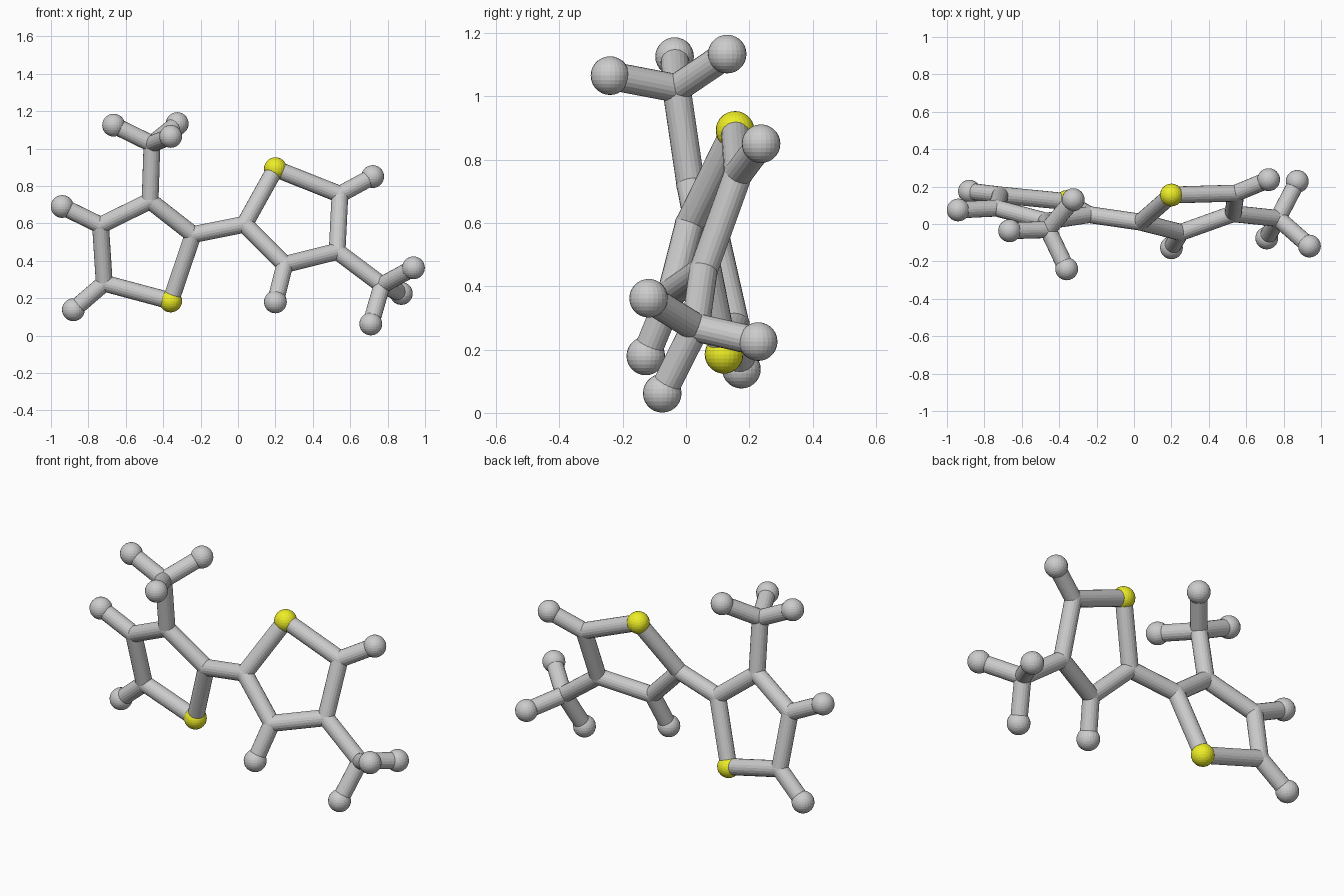
import bpy
from mathutils import Vector

if "Cube" in bpy.data.objects:
    bpy.data.objects.remove(bpy.data.objects["Cube"])

END_R, BOND_R, JOINT_R = 0.061, 0.045, 0.046

yellow = bpy.data.materials.new("sulfur_yellow")
yellow.diffuse_color = (0.85, 0.85, 0.02, 1)
yellow.use_nodes = True
yellow.node_tree.nodes["Principled BSDF"].inputs["Base Color"].default_value = yellow.diffuse_color

# Atom centres: s = sulfur, c = carbon, h = hydrogen
ATOMS = {
    # left ring
    "s_left": (-0.36, 0.12, 0.185), "c_left_link": (-0.24, 0.05, 0.54),
    "c_left_top": (-0.47, 0.015, 0.72), "c_left_outer": (-0.735, 0.085, 0.59),
    "c_left_low": (-0.715, 0.155, 0.28),
    "h_left_outer": (-0.94, 0.075, 0.69), "h_left_low": (-0.88, 0.175, 0.138),
    # left methyl group
    "c_left_methyl": (-0.46, -0.03, 1.025), "h_left_methyl_a": (-0.665, -0.036, 1.125),
    "h_left_methyl_b": (-0.325, 0.13, 1.133), "h_left_methyl_c": (-0.36, -0.24, 1.065),
    # right ring
    "s_right": (0.2, 0.155, 0.892), "c_right_link": (0.035, 0.01, 0.595),
    "c_right_low": (0.25, -0.045, 0.38), "c_right_outer": (0.53, 0.055, 0.45),
    "c_right_top": (0.545, 0.165, 0.755),
    "h_right_low": (0.2, -0.127, 0.18), "h_right_top": (0.72, 0.237, 0.85),
    # right methyl group
    "c_right_methyl": (0.77, 0.03, 0.27), "h_right_methyl_a": (0.938, -0.118, 0.362),
    "h_right_methyl_b": (0.873, 0.228, 0.225), "h_right_methyl_c": (0.71, -0.075, 0.062),
}

# Chains of bonded atoms
CHAINS = [
    "s_left c_left_link c_left_top c_left_outer c_left_low s_left",
    "s_right c_right_link c_right_low c_right_outer c_right_top s_right",
    "c_left_link c_right_link",
    "h_left_outer c_left_outer", "h_left_low c_left_low",
    "h_right_low c_right_low", "h_right_top c_right_top",
    "c_left_top c_left_methyl", "c_right_outer c_right_methyl",
] + [f"c_{s}_methyl h_{s}_methyl_{k}" for s in ("left", "right") for k in "abc"]

NAMES = {"s": "sulfur", "c": "carbon_joint", "h": "hydrogen"}


def add_atom(key, pos):
    kind, rest = key.split("_", 1)
    bpy.ops.mesh.primitive_uv_sphere_add(
        segments=24, ring_count=14, location=pos,
        radius=JOINT_R if kind == "c" else END_R)
    ob = bpy.context.object
    ob.name = f"{NAMES[kind]}_{rest}"
    if kind == "s":
        ob.data.materials.append(yellow)


def add_bond(a, b):
    p, q = Vector(ATOMS[a]), Vector(ATOMS[b])
    d = q - p
    bpy.ops.mesh.primitive_cylinder_add(
        vertices=20, radius=BOND_R, depth=d.length, location=(p + q) / 2,
        rotation=d.to_track_quat('Z', 'Y').to_euler())
    bpy.context.object.name = f"bond_{a}_to_{b}"


# Atoms
for key, pos in ATOMS.items():
    add_atom(key, pos)

# Bonds
for chain in CHAINS:
    keys = chain.split()
    for a, b in zip(keys, keys[1:]):
        add_bond(a, b)
